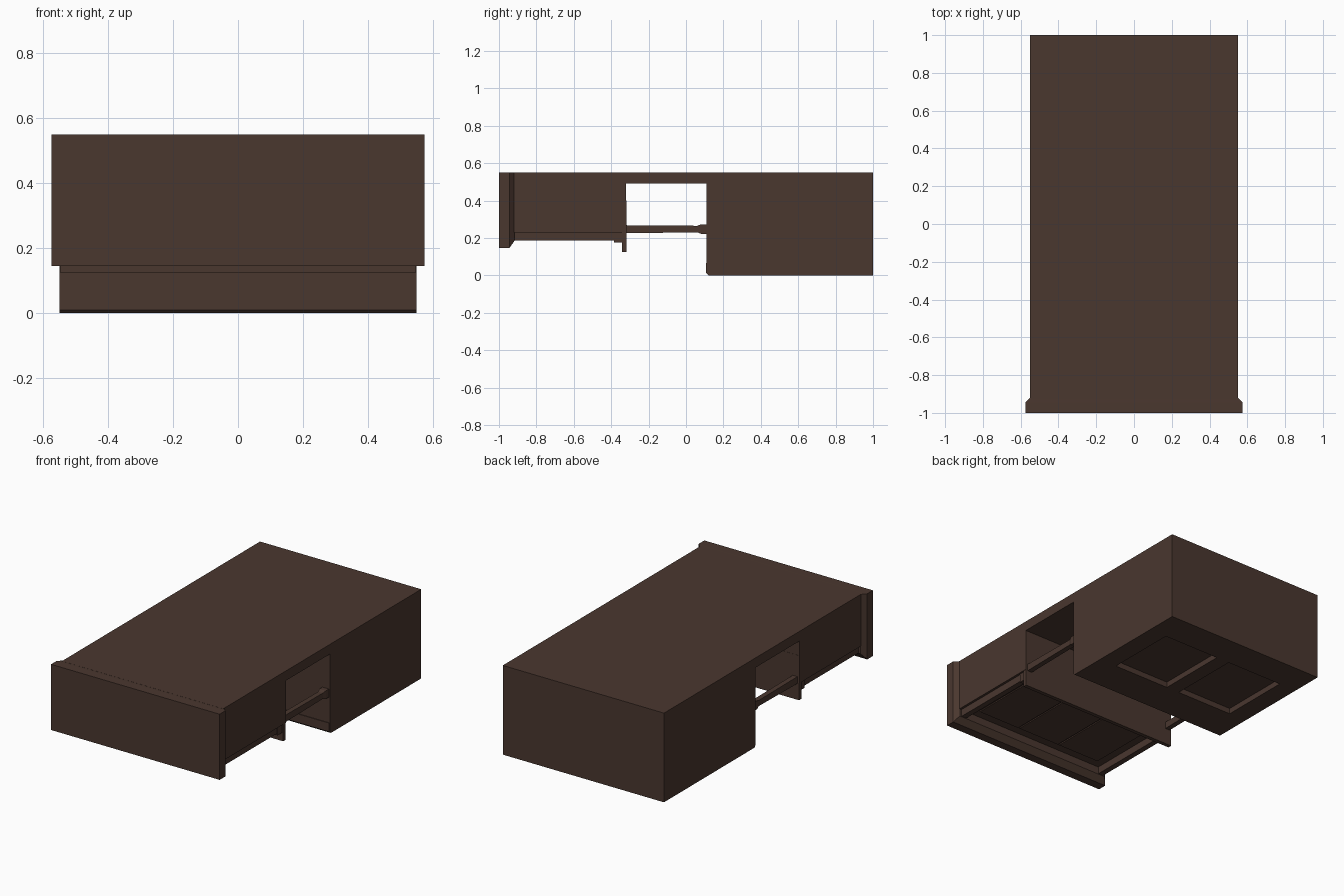
import bpy, bmesh

if "Cube" in bpy.data.objects:
    bpy.data.objects.remove(bpy.data.objects["Cube"])

# One dark brown for the whole piece
brown = bpy.data.materials.new("dark_brown_wood")
brown.diffuse_color = (0.068, 0.038, 0.028, 1)
brown.use_nodes = True
brown.node_tree.nodes["Principled BSDF"].inputs["Base Color"].default_value = brown.diffuse_color


def finish(name, bm):
    bmesh.ops.recalc_face_normals(bm, faces=bm.faces[:])
    me = bpy.data.meshes.new(name)
    bm.to_mesh(me)
    bm.free()
    me.materials.append(brown)
    ob = bpy.data.objects.new(name, me)
    bpy.context.collection.objects.link(ob)
    return ob


def box(name, x, y, z):
    bm = bmesh.new()
    bmesh.ops.create_cube(bm, size=1)
    for v in bm.verts:
        v.co = [r[0] if c < 0 else r[1] for c, r in zip(v.co, (x, y, z))]
    return finish(name, bm)


def extrude_x(name, profile, x0, x1):
    """Extrude a (y, z) outline along x."""
    bm = bmesh.new()
    f = bm.faces.new([bm.verts.new((x0, y, z)) for y, z in profile])
    g = bmesh.ops.extrude_face_region(bm, geom=[f])["geom"]
    bmesh.ops.translate(bm, vec=(x1 - x0, 0, 0),
                        verts=[v for v in g if isinstance(v, bmesh.types.BMVert)])
    return finish(name, bm)


def loft_y(name, rings):
    """Join rectangles (y, x0, x1, z0, z1) along y."""
    bm = bmesh.new()
    loops = [[bm.verts.new(p) for p in ((a, y, c), (b, y, c), (b, y, d), (a, y, d))]
             for y, a, b, c, d in rings]
    for l, m in zip(loops, loops[1:]):
        for i in range(4):
            j = (i + 1) % 4
            bm.faces.new((l[i], l[j], m[j], m[i]))
    bm.faces.new(loops[0])
    bm.faces.new(loops[-1])
    return finish(name, bm)


# Main body: raised front section, bridge over the gap, deep rear block
body = extrude_x("main_body", [
    (-0.93, 0.55), (-0.93, 0.23), (-0.32, 0.23), (-0.32, 0.49),
    (0.11, 0.49), (0.11, 0.01), (0.12, 0.0), (1.0, 0.0), (1.0, 0.55)], -0.55, 0.55)

# Front panel, wider than the body and tapering back into it
loft_y("front_panel", [
    (-1.0, -0.575, 0.575, 0.145, 0.55),
    (-0.945, -0.575, 0.575, 0.145, 0.55),
    (-0.918, -0.548, 0.548, 0.183, 0.549)])

# Hanging divider and low lip on the rear block
box("hanging_divider", (-0.548, 0.548), (-0.343, -0.319), (0.125, 0.40))
box("rear_block_lip", (-0.548, 0.548), (0.106, 0.13), (0.012, 0.065))

# Shallow planks under the front section
for i in (-1, 0, 1):
    box("underside_plank", (i * 0.30 - 0.145, i * 0.30 + 0.145), (-0.86, -0.39), (0.223, 0.25))

# Rails, end stops and gap rails on both sides
for side, s in (("left", -1), ("right", 1)):
    def xs(a, b):
        return tuple(sorted((s * a, s * b)))
    box("lower_rail_" + side, xs(0.50, 0.535), (-0.92, -0.38), (0.185, 0.235))
    box("rail_stop_" + side, xs(0.49, 0.54), (-0.385, -0.34), (0.175, 0.235))
    a, b = xs(0.505, 0.537)
    loft_y("gap_rail_" + side, [
        (-0.34, a, b, 0.225, 0.268), (0.06, a, b, 0.23, 0.265),
        (0.08, a - 0.006, b + 0.006, 0.222, 0.273),
        (0.12, a - 0.006, b + 0.006, 0.222, 0.273)])
    # Square recess in the underside of the rear block
    cut = box("recess_cutter_" + side, xs(0.045, 0.43), (0.35, 0.80), (-0.1, 0.035))
    cut.hide_render = True
    cut.hide_viewport = False
    mod = body.modifiers.new("recess_" + side, "BOOLEAN")
    mod.object = cut
    mod.operation = "DIFFERENCE"
    mod.solver = "EXACT"
    bpy.context.view_layer.objects.active = body
    bpy.ops.object.modifier_apply(modifier=mod.name)
    bpy.data.objects.remove(cut)
